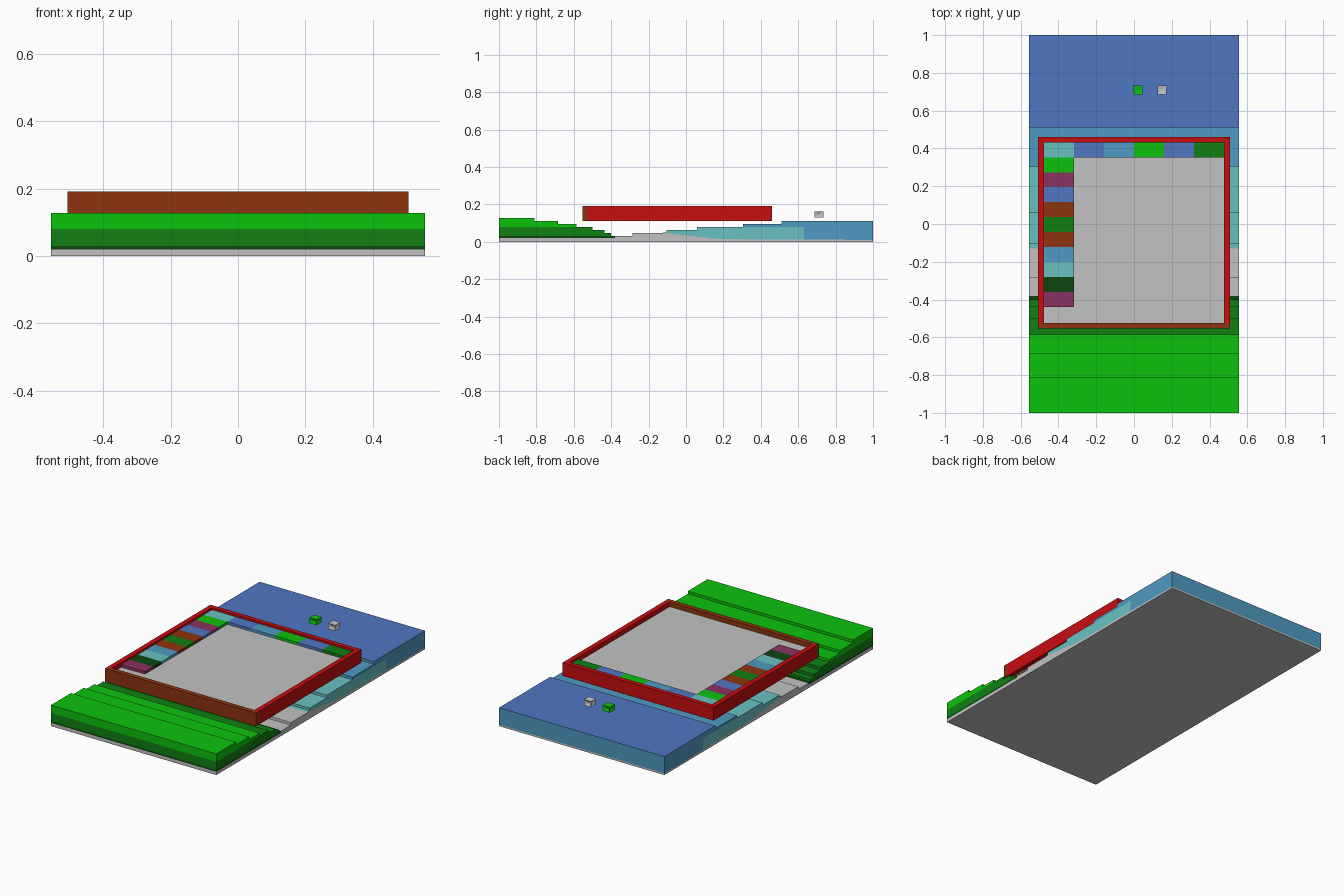
import bpy, bmesh

cube = bpy.data.objects.get("Cube")
if cube:
    bpy.data.objects.remove(cube)


# Materials: one per flat colour
def to_linear(c):
    c /= 255
    return c / 12.92 if c <= 0.04045 else ((c + 0.055) / 1.055) ** 2.4


def make_material(name, rgb):
    m = bpy.data.materials.new(name)
    col = [to_linear(c) for c in rgb] + [1.0]
    m.use_nodes = True
    m.diffuse_color = col
    m.node_tree.nodes["Principled BSDF"].inputs["Base Color"].default_value = col
    return m


MATS = {n: make_material(n, c) for n, c in {
    "light grey": (194, 194, 194),
    "bright green": (13, 194, 13),
    "mid green": (16, 128, 18),
    "deep green": (13, 70, 16),
    "brown": (142, 52, 16),
    "red": (200, 14, 16),
    "plum": (138, 51, 98),
    "pale teal": (105, 193, 193),
    "steel blue": (79, 154, 194),
    "royal blue": (80, 118, 194),
}.items()}

HALF_W = 0.555


def finish(name, bm, *mats):
    bmesh.ops.recalc_face_normals(bm, faces=bm.faces[:])
    me = bpy.data.meshes.new(name)
    bm.to_mesh(me)
    bm.free()
    for m in mats:
        me.materials.append(MATS[m])
    ob = bpy.data.objects.new(name, me)
    bpy.context.collection.objects.link(ob)
    return ob


def box(name, x0, x1, y0, y1, z0, z1, mat):
    bm = bmesh.new()
    bmesh.ops.create_cube(bm, size=1)
    for v in bm.verts:
        v.co = (x1 if v.co.x > 0 else x0, y1 if v.co.y > 0 else y0, z1 if v.co.z > 0 else z0)
    return finish(name, bm, mat)


def slab(name, profile, *mats):
    """Extrude a y-z side profile across the full width."""
    bm = bmesh.new()
    face = bm.faces.new([bm.verts.new((-HALF_W, y, z)) for y, z in profile])
    ext = bmesh.ops.extrude_face_region(bm, geom=[face])["geom"]
    for v in ext:
        if isinstance(v, bmesh.types.BMVert):
            v.co.x = HALF_W
    return finish(name, bm, *mats)


def terrace(z0, steps):
    """Stair profile falling towards the back; steps are (y end, z top)."""
    pts, z = [(-1, z0)], z0
    for y, top in steps:
        pts += [(y, z), (y, top)]
        z = top
    return pts + [(-1, z)]


# Shore base, with the water bed sloping away under the teal
slab("shore_base", [(-1, 0), (1, 0), (1, 0.01), (0.63, 0.012), (0.17, 0.014),
                    (-0.105, 0.046), (-0.285, 0.046), (-0.285, 0.03),
                    (-0.38, 0.03), (-0.38, 0.02), (-1, 0.02)], "light grey")

# Green land terraces
slab("land_deep_layer", terrace(0.02, [(-0.38, 0.03)]), "deep green")
slab("land_mid_terraces",
     terrace(0.03, [(-0.40, 0.046), (-0.435, 0.063), (-0.50, 0.08)]), "mid green")
slab("land_top_terraces",
     terrace(0.08, [(-0.585, 0.096), (-0.685, 0.112), (-0.81, 0.128)]), "bright green")

# Water terraces
slab("shallow_water", [(-0.13, 0.0489), (-0.105, 0.046), (0.17, 0.014), (0.63, 0.012),
                       (0.63, 0.08), (0.06, 0.08), (0.06, 0.064), (-0.105, 0.064),
                       (-0.105, 0.0495)], "pale teal")
deep = slab("deep_water", [(0.305, 0.08), (0.63, 0.08), (0.63, 0.012), (1, 0.01),
                           (1, 0.112), (0.51, 0.112), (0.51, 0.096), (0.305, 0.096)],
            "steel blue", "royal blue")
for p in deep.data.polygons:
    if p.normal.z > 0.9 and p.center.z > 0.11:
        p.material_index = 1

# Tray: brown front board, three red boards and a grey floor
FX, IX, Z0, Z1 = 0.507, 0.477, 0.112, 0.192
box("tray_front_board", -FX, FX, -0.553, -0.524, Z0, Z1, "brown")
box("tray_back_board", -FX, FX, 0.432, 0.46, Z0, Z1, "red")
for side, s in (("left", 1), ("right", -1)):
    a, b = sorted((s * IX, s * FX))
    box("tray_%s_board" % side, a, b, -0.524, 0.432, Z0, Z1, "red")
box("tray_floor", -IX, IX, -0.524, 0.432, Z0, 0.164, "light grey")

# Coloured tiles along the back and the right of the tray
TW, TD, BACK = 2 * IX / 6, 0.0791, 0.432
row = ["pale teal", "royal blue", "steel blue", "bright green", "royal blue", "mid green"]
col = ["bright green", "plum", "royal blue", "brown", "mid green",
       "brown", "steel blue", "pale teal", "deep green", "plum"]
tiles = [(i, 0, m) for i, m in enumerate(row)] + [(0, j + 1, m) for j, m in enumerate(col)]
for i, j, m in tiles:
    x, y = -IX + i * TW, BACK - j * TD
    box("tile_%d_%d" % (i, j), x, x + TW, y - TD, y, 0.164, 0.18, m)


# Small faceted tokens: blocks whose faces are pinched into a star
def token(name, x, mat):
    bm = bmesh.new()
    bmesh.ops.create_cube(bm, size=1)
    for f in bm.faces[:]:
        n = f.normal.copy()
        centre = bmesh.ops.poke(bm, faces=[f])["verts"][0]
        centre.co -= n * 0.15
    for v in bm.verts:
        v.co = (x + v.co.x * 0.048, 0.71 + v.co.y * 0.048, 0.145 + v.co.z * 0.033)
    finish(name, bm, mat)


token("green_token", 0.022, "bright green")
token("grey_token", 0.148, "light grey")
